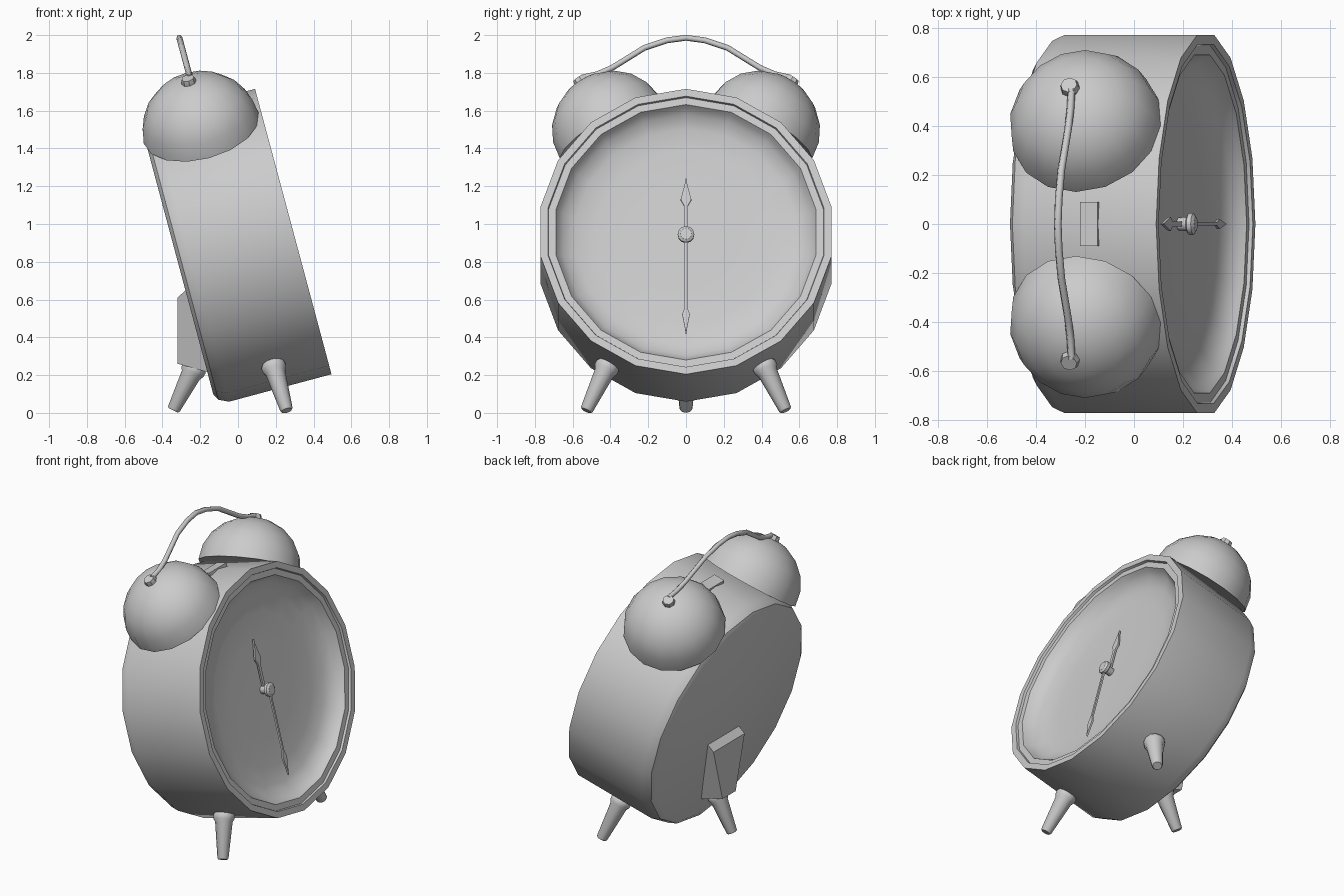
import bpy, bmesh, math
from mathutils import Matrix, Vector

cube = bpy.data.objects.get("Cube")
if cube:
    bpy.data.objects.remove(cube, do_unlink=True)

grey = bpy.data.materials.new("plain_grey")
grey.use_nodes = True
grey.diffuse_color = (0.6, 0.6, 0.6, 1)
grey.node_tree.nodes["Principled BSDF"].inputs["Base Color"].default_value = (0.6, 0.6, 0.6, 1)

# Clock frame: x along the dial axis, z up the dial, origin at the front rim
TILT = Matrix.Translation((0.2925, 0, 0.96)) @ Matrix.Rotation(math.radians(-15), 4, 'Y')
UPRIGHT = Matrix.Identity(4)


def finish(name, bm, matrix):
    bmesh.ops.remove_doubles(bm, verts=bm.verts, dist=1e-5)
    bmesh.ops.recalc_face_normals(bm, faces=bm.faces)
    mesh = bpy.data.meshes.new(name)
    bm.to_mesh(mesh)
    bm.free()
    mesh.transform(matrix)
    mesh.materials.append(grey)
    obj = bpy.data.objects.new(name, mesh)
    bpy.context.collection.objects.link(obj)
    bpy.ops.object.select_all(action='DESELECT')
    obj.select_set(True)
    bpy.context.view_layer.objects.active = obj
    bpy.ops.object.shade_smooth_by_angle(angle=math.radians(35))


def lathe(name, profile, sides, origin, axis, frame=TILT):
    """Turn (height, radius) points around an axis, closing both ends."""
    bm = bmesh.new()
    rings = []
    for h, r in profile:
        turn = [math.tau * i / sides for i in range(sides)]
        rings.append([bm.verts.new((r * math.sin(t), r * math.cos(t), h)) for t in turn])
    for low, high in zip(rings, rings[1:]):
        for i in range(sides):
            j = (i + 1) % sides
            bm.faces.new((low[i], low[j], high[j], high[i]))
    for ring, (h, r) in ((rings[0], profile[0]), (rings[-1], profile[-1])):
        if r > 1e-4:
            bm.faces.new(ring)
    place = Matrix.Translation(origin) @ Vector(axis).to_track_quat('Z', 'Y').to_matrix().to_4x4()
    finish(name, bm, frame @ place)


def prism(name, outline, offset):
    """Extrude a flat outline by a vector, in the clock frame."""
    bm = bmesh.new()
    face = bm.faces.new([bm.verts.new(p) for p in outline])
    side = bmesh.ops.extrude_face_region(bm, geom=[face], use_keep_orig=True)["geom"]
    moved = [v for v in side if isinstance(v, bmesh.types.BMVert)]
    bmesh.ops.translate(bm, verts=moved, vec=offset)
    finish(name, bm, TILT)


# Body with rounded back edge, stepped rim and bowl-shaped dial
lathe("body", [(-0.632, 0.725), (-0.613, 0.758), (-0.561, 0.782), (0, 0.782), (0, 0.742),
               (-0.015, 0.738), (-0.015, 0.7), (-0.035, 0.688),
               (-0.07, 0.66), (-0.1, 0.59), (-0.112, 0.48), (-0.115, 0.3), (-0.115, 0)],
      18, (0, 0, 0), (1, 0, 0))

# Hub and hands
lathe("hand_hub", [(-0.115, 0.026), (-0.078, 0.03), (-0.07, 0.044), (-0.052, 0.044),
                   (-0.042, 0.03)], 12, (0, 0, 0), (1, 0, 0))


def hand(name, depth, direction, shaft, wide, tip, half_shaft, half_wide):
    half = [(half_shaft, 0), (half_shaft, shaft), (half_wide, wide),
            (half_wide * 0.75, wide + 0.03), (0.004, tip - 0.03)]
    outline = half + [(0, tip)] + [(-y, z) for y, z in reversed(half)]
    prism(name, [(depth, y, z * direction) for y, z in outline], (0.012, 0, 0))


hand("hour_hand", -0.106, 1, 0.17, 0.2, 0.325, 0.011, 0.028)
hand("minute_hand", -0.07, -1, 0.4, 0.435, 0.552, 0.007, 0.02)

# Bells with end knobs
MID = -0.329
LEAN = math.radians(31.4)
R = 0.315
dome = [(0, R - 0.012)] + [(0.3 * math.sin(a), R * math.cos(a))
                           for a in (math.pi / 2 * i / 5 for i in range(6))]
for side, label in ((1, "left"), (-1, "right")):
    axis = Vector((0, side * math.sin(LEAN), math.cos(LEAN)))
    centre = Vector((MID, 0, 0)) + axis * 0.767
    lathe(label + "_bell", dome, 16, centre, axis)
    lathe(label + "_bell_knob", [(0.27, 0.037), (0.295, 0.04), (0.322, 0.034)], 8, centre, axis)

# Handle arching between the bells
arch = [(0.55, 0.929), (0.47, 0.947), (0.39, 0.983), (0.22, 1.092), (0.1, 1.133)]
path = arch + [(0, 1.147)] + [(-y, z) for y, z in reversed(arch)]
curve = bpy.data.curves.new("handle_path", 'CURVE')
curve.dimensions = '3D'
curve.bevel_depth = 0.016
curve.bevel_resolution = 1
curve.use_fill_caps = True
spline = curve.splines.new('POLY')
spline.points.add(len(path) - 1)
for point, (y, z) in zip(spline.points, path):
    point.co = (MID + 0.012, y, z, 1)
curve.materials.append(grey)
handle = bpy.data.objects.new("handle", curve)
handle.matrix_world = TILT
bpy.context.collection.objects.link(handle)

# Snooze button on top
prism("snooze_button", [(x, y, 0.74) for x, y in
                        ((-0.32, -0.09), (-0.245, -0.09), (-0.245, 0.09), (-0.32, 0.09))],
      (0, 0, 0.05))

# Tapered rear compartment
bm = bmesh.new()
sides = [[bm.verts.new((x, s * w, z)) for x, w, z in
          ((-0.32, 0.165, 0.61), (-0.25, 0.165, 0.675), (-0.14, 0.07, 0.21), (-0.32, 0.07, 0.26))]
         for s in (1, -1)]
for face in sides:
    bm.faces.new(face)
for i in range(4):
    j = (i + 1) % 4
    bm.faces.new((sides[0][i], sides[0][j], sides[1][j], sides[1][i]))
finish("rear_compartment", bm, UPRIGHT)

# Tapered legs
for name, top, foot in (("front_left_leg", (0.187, 0.415, 0.25), (0.258, 0.528, 0.012)),
                        ("front_right_leg", (0.187, -0.415, 0.25), (0.258, -0.528, 0.012)),
                        ("rear_leg", (-0.23, 0, 0.24), (-0.343, 0, 0.014))):
    axis = Vector(foot) - Vector(top)
    n = axis.length
    lathe(name, [(-0.035, 0.03), (-0.02, 0.055), (0, 0.066), (0.025, 0.064), (0.045, 0.053),
                 (n - 0.008, 0.034), (n, 0.028)], 12, top, axis, UPRIGHT)
